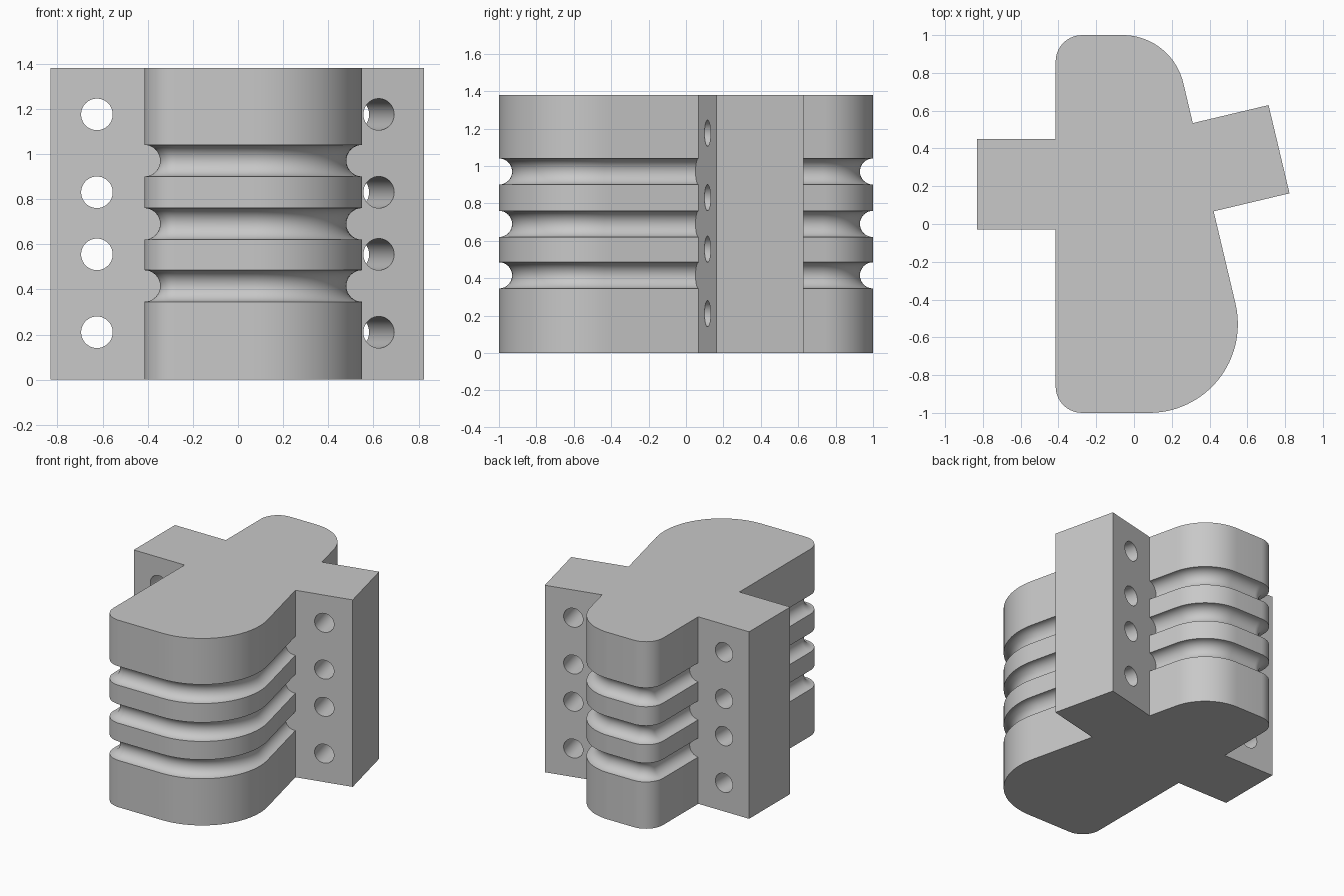
import bpy
import bmesh
from math import sin, cos, pi, radians
from mathutils import Matrix, Vector

if "Cube" in bpy.data.objects:
    bpy.data.objects.remove(bpy.data.objects["Cube"], do_unlink=True)

HEIGHT = 1.38
TILT = radians(13.35)      # taper of the left wall
GROOVE_R = 0.07
GROOVES = (0.415, 0.69, 0.97)
HOLES = (0.21, 0.555, 0.83, 1.175)

grey = bpy.data.materials.new("light_grey")
grey.use_nodes = True
colour = (0.58, 0.58, 0.58, 1)
grey.diffuse_color = colour
grey.node_tree.nodes["Principled BSDF"].inputs["Base Color"].default_value = colour


def make_object(name, bm):
    bmesh.ops.recalc_face_normals(bm, faces=bm.faces[:])
    mesh = bpy.data.meshes.new(name)
    bm.to_mesh(mesh)
    bm.free()
    mesh.materials.append(grey)
    obj = bpy.data.objects.new(name, mesh)
    bpy.context.collection.objects.link(obj)
    return obj


def boolean(target, tool, operation):
    """Combine two objects, then discard the tool."""
    mod = target.modifiers.new(operation.lower(), 'BOOLEAN')
    mod.object = tool
    mod.operation = operation
    mod.solver = 'EXACT'
    graph = bpy.context.evaluated_depsgraph_get()
    graph.update()
    mesh = bpy.data.meshes.new_from_object(target.evaluated_get(graph))
    target.modifiers.clear()
    target.data = mesh
    bpy.data.objects.remove(tool, do_unlink=True)


def outline(inset):
    """Rounded, tapered plan of the body, offset inwards."""
    corners = (  # centre x, centre y, radius, start, end, steps
        (-0.275, -0.86, 0.14, pi, 1.5 * pi, 10),
        (0.08, -0.53, 0.47, -pi / 2, TILT, 24),
        (-0.06, 0.67, 0.33, TILT, pi / 2, 18),
        (-0.275, 0.86, 0.14, pi / 2, pi, 10))
    points = []
    for cx, cy, r, start, end, steps in corners:
        for i in range(steps + 1):
            a = start + (end - start) * i / steps
            points.append((cx + (r - inset) * cos(a), cy + (r - inset) * sin(a)))
    return points


def make_body():
    """Stack of outlines, pulled inwards at each round groove."""
    levels = [(0, 0)]
    for z in GROOVES:
        for k in range(17):
            a = pi * k / 16
            levels.append((z - GROOVE_R * cos(a), GROOVE_R * sin(a)))
    levels.append((HEIGHT, 0))
    bm = bmesh.new()
    rings = [[bm.verts.new((x, y, z)) for x, y in outline(d)] for z, d in levels]
    for low, high in zip(rings, rings[1:]):
        for i in range(len(low)):
            j = (i + 1) % len(low)
            bm.faces.new((low[i], low[j], high[j], high[i]))
    bm.faces.new(rings[0][::-1])
    bm.faces.new(rings[-1])
    return make_object("grooved_block", bm)


def make_flange(name, place):
    """Upright slab whose root is buried in the body."""
    bm = bmesh.new()
    plan = [(-0.2, -0.24), (0.415, -0.24), (0.415, 0.24), (-0.2, 0.24)]
    base = bm.faces.new([bm.verts.new(place @ Vector((x, y, 0))) for x, y in plan])
    top = bmesh.ops.extrude_face_region(bm, geom=[base])["geom"]
    for v in top:
        if isinstance(v, bmesh.types.BMVert):
            v.co.z = HEIGHT
    return make_object(name, bm)


def make_drill(name, place):
    """Row of cylinders for the bolt holes."""
    bm = bmesh.new()
    for z in HOLES:
        bmesh.ops.create_cone(
            bm, cap_ends=True, segments=40, radius1=0.07, radius2=0.07, depth=0.7,
            matrix=place @ Matrix.Translation((0.21, 0, z)) @ Matrix.Rotation(pi / 2, 4, 'X'))
    drill = make_object(name, bm)
    drill.hide_render = True
    return drill


body = make_body()
flanges = (("right_flange", (-0.415, 0.21, 0), pi),
           ("left_flange", (0.364, 0.30, 0), TILT))
for name, root, angle in flanges:
    place = Matrix.Translation(root) @ Matrix.Rotation(angle, 4, 'Z')
    flange = make_flange(name, place)
    boolean(flange, make_drill(name + "_drill", place), 'DIFFERENCE')
    boolean(body, flange, 'UNION')

# Smooth curves, crisp edges
bpy.ops.object.select_all(action='DESELECT')
body.select_set(True)
bpy.context.view_layer.objects.active = body
bpy.ops.object.shade_smooth_by_angle(angle=radians(30))
